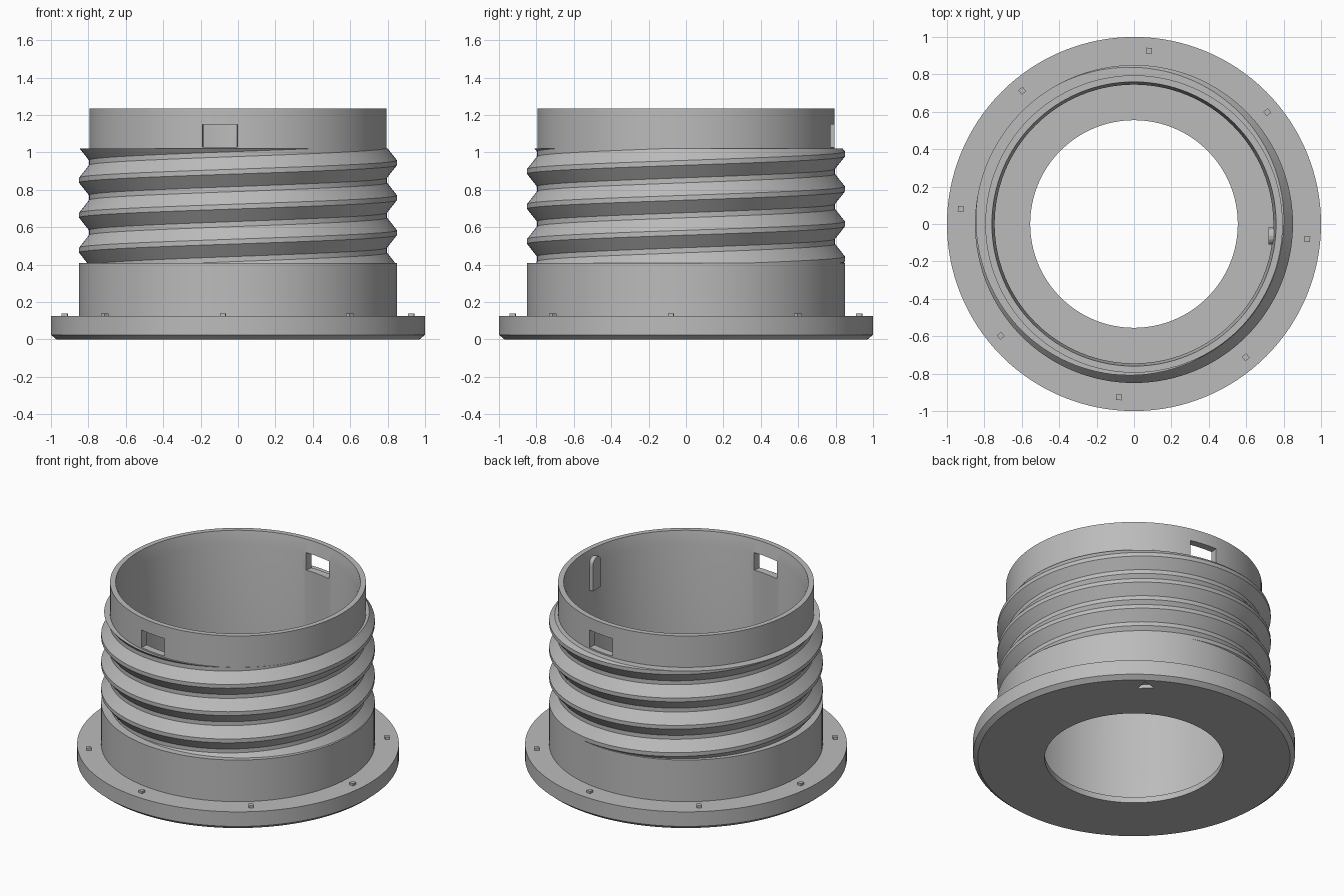
import bpy, bmesh, math
from mathutils import Matrix, Vector

if "Cube" in bpy.data.objects:
    bpy.data.objects.remove(bpy.data.objects["Cube"])

SEG = 128
PITCH = 0.187
CREST_Z = 0.945          # crest height at angle 0 on the top turn
Z_LOW, Z_HIGH = 0.41, 1.02

grey = bpy.data.materials.new("grey_plastic")
grey.diffuse_color = (0.5, 0.5, 0.5, 1)
grey.use_nodes = True
grey.node_tree.nodes["Principled BSDF"].inputs["Base Color"].default_value = grey.diffuse_color


def finish(name, bm, smooth=True):
    bmesh.ops.recalc_face_normals(bm, faces=bm.faces)
    mesh = bpy.data.meshes.new(name)
    bm.to_mesh(mesh)
    bm.free()
    ob = bpy.data.objects.new(name, mesh)
    bpy.context.collection.objects.link(ob)
    mesh.materials.append(grey)
    if smooth:
        shade(ob)
    return ob


def shade(ob):
    bpy.ops.object.select_all(action='DESELECT')
    ob.select_set(True)
    bpy.context.view_layer.objects.active = ob
    bpy.ops.object.shade_smooth_by_angle(angle=math.radians(25))


def lathe(name, profile):
    """Closed (radius, z) profile turned around z."""
    bm = bmesh.new()
    rings = []
    for i in range(SEG):
        a = 2 * math.pi * i / SEG
        rings.append([bm.verts.new((r * math.cos(a), r * math.sin(a), z)) for r, z in profile])
    n = len(profile)
    for i in range(SEG):
        p, q = rings[i], rings[(i + 1) % SEG]
        for j in range(n):
            k = (j + 1) % n
            bm.faces.new((p[j], q[j], q[k], p[k]))
    return finish(name, bm, False)


def box(name, size, radius, angle, z, smooth=False):
    """Box placed at a polar position, x axis pointing outward."""
    bm = bmesh.new()
    bmesh.ops.create_cube(bm, size=1)
    bm.transform(Matrix.Rotation(math.radians(angle), 4, 'Z')
                 @ Matrix.Translation((radius, 0, z)) @ Matrix.Diagonal((*size, 1)))
    return finish(name, bm, smooth)


def prism(name, base, offset):
    """Polygon extruded along an offset vector."""
    bm = bmesh.new()
    face = bm.faces.new([bm.verts.new(p) for p in base])
    new = bmesh.ops.extrude_face_region(bm, geom=[face], use_keep_orig=True)["geom"]
    bmesh.ops.translate(bm, vec=offset, verts=[v for v in new if isinstance(v, bmesh.types.BMVert)])
    return finish(name, bm, False)


# Hollow body: flange, collar, neck, inner wall and floor with hole
body = lathe("body", [
    (0.555, 0), (0.97, 0), (1.0, 0.025), (1.0, 0.125), (0.85, 0.125), (0.85, Z_LOW),
    (0.795, Z_LOW), (0.795, 1.235), (0.76, 1.235), (0.745, 1.15), (0.745, 0.04), (0.555, 0.04)])

# Two opposite windows in the neck and a triangular mark under the flange
cutters = [box("window_cutter", (0.3, 0.19, 0.12), 0.78, a, 1.09) for a in (-97, 83)]
tip = Matrix.Rotation(math.radians(45), 4, 'Z')
mark = [tip @ Vector(p) for p in ((0.86, 0.10, -0.02), (0.86, 0.20, -0.02), (0.94, 0.15, -0.02))]
cutters.append(prism("mark_cutter", mark, (0, 0, 0.045)))
bpy.context.view_layer.objects.active = body
for c in cutters:
    c.hide_render = True
    mod = body.modifiers.new("cut", 'BOOLEAN')
    mod.operation = 'DIFFERENCE'
    mod.solver = 'EXACT'
    mod.object = c
    bpy.ops.object.modifier_apply(modifier=mod.name)
for c in cutters:
    bpy.data.objects.remove(c)
shade(body)

# Screw thread: helical ridge trimmed flat at both ends
bm = bmesh.new()
half, foot = 0.013, 0.08
section = [(0.797, -foot), (0.85, -half), (0.85, half), (0.797, foot), (0.797, PITCH - foot)]
rows = []
for i in range(6 * SEG + 1):
    a = 2 * math.pi * i / SEG
    z0 = CREST_Z + PITCH * (i / SEG - 4)
    rows.append([bm.verts.new((r * math.cos(a), r * math.sin(a), z0 + z)) for r, z in section])
for p, q in zip(rows, rows[1:]):
    for j in range(len(section) - 1):
        bm.faces.new((p[j], q[j], q[j + 1], p[j + 1]))
bmesh.ops.remove_doubles(bm, verts=bm.verts, dist=1e-5)
for z, n in ((Z_LOW, -1), (Z_HIGH, 1)):
    bmesh.ops.bisect_plane(bm, geom=bm.verts[:] + bm.edges[:] + bm.faces[:], dist=1e-6,
                           plane_co=(0, 0, z), plane_no=(0, 0, n), clear_outer=True)
# Close the trimmed top toward the neck
rim = [e for e in bm.edges if e.is_boundary and all(abs(v.co.z - Z_HIGH) < 1e-4 for v in e.verts)]
new = bmesh.ops.extrude_edge_only(bm, edges=rim)["geom"]
for v in new:
    if isinstance(v, bmesh.types.BMVert):
        s = 0.79 / math.hypot(v.co.x, v.co.y)
        v.co.x *= s
        v.co.y *= s
finish("thread", bm)

# Eight small locating nubs on the flange
for i in range(8):
    box("flange_nub", (0.03, 0.03, 0.03), 0.93, 85 + 45 * i, 0.125)

# Inner tab with a rounded top
outline = [(0.72, -0.11, 0.97), (0.72, -0.02, 0.97)]
for i in range(9):
    t = math.pi * i / 8
    outline.append((0.72, -0.065 + 0.045 * math.cos(t), 1.145 + 0.045 * math.sin(t)))
prism("inner_tab", outline, (0.04, 0, 0))
